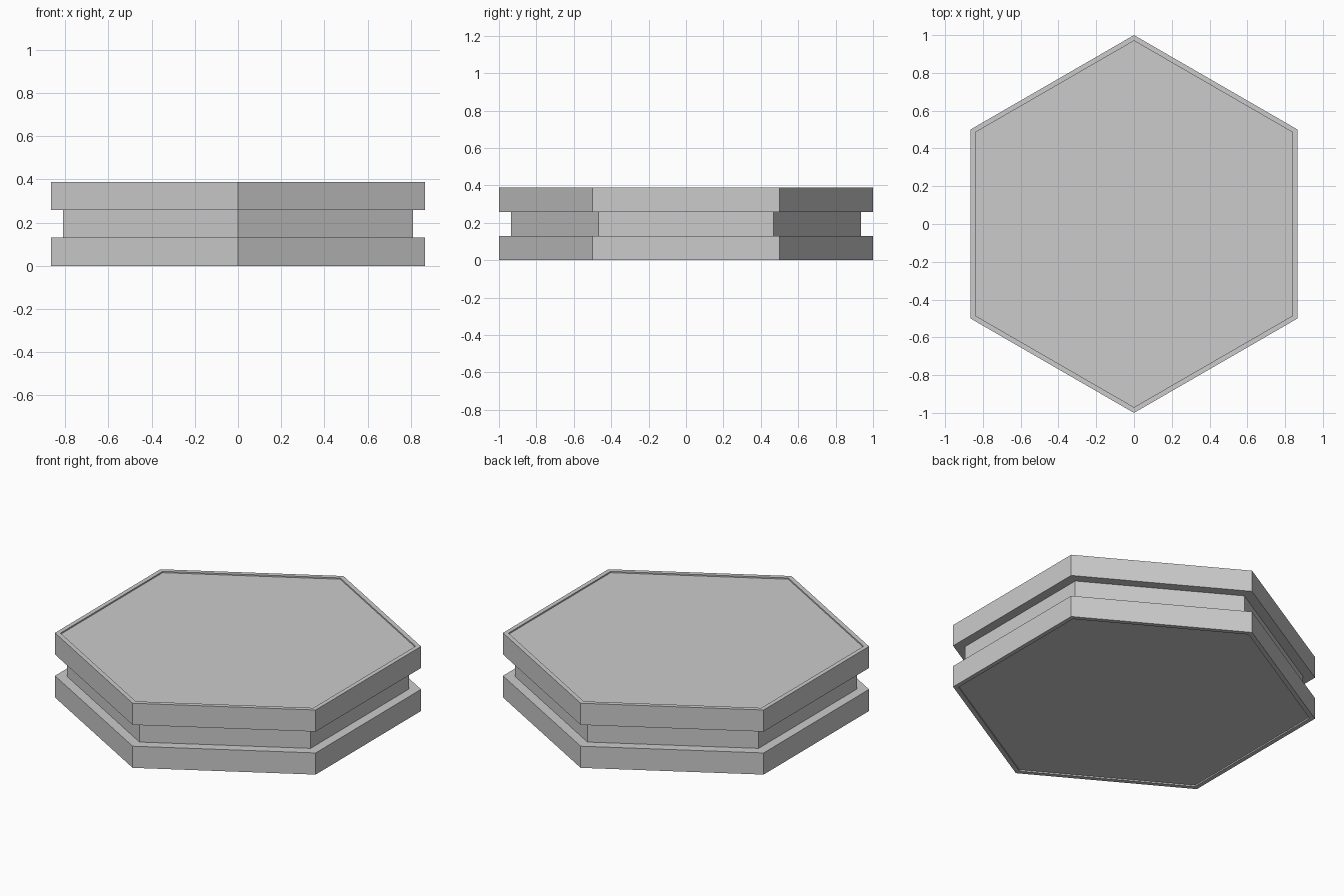
import bpy, bmesh
from math import sin, cos, pi

if "Cube" in bpy.data.objects:
    bpy.data.objects.remove(bpy.data.objects["Cube"])


def hex_stack(name, profile):
    """Lofts hexagon rings given as (corner radius, z) and caps both ends."""
    bm = bmesh.new()
    rings = []
    for r, z in profile:
        rings.append([bm.verts.new((r * cos(pi / 2 + i * pi / 3),
                                    r * sin(pi / 2 + i * pi / 3), z))
                      for i in range(6)])
    for a, b in zip(rings, rings[1:]):
        for i in range(6):
            j = (i + 1) % 6
            bm.faces.new((a[i], a[j], b[j], b[i]))
    bm.faces.new(rings[0][::-1])
    bm.faces.new(rings[-1])
    bmesh.ops.recalc_face_normals(bm, faces=bm.faces)
    mesh = bpy.data.meshes.new(name)
    bm.to_mesh(mesh)
    bm.free()
    obj = bpy.data.objects.new(name, mesh)
    bpy.context.collection.objects.link(obj)
    return obj


R, WAIST, RIM = 1.0, 0.935, 0.97     # corner radii
H, STEP, LIP = 0.388, 0.13, 0.008    # height, slab thickness, recess depth

# One closed tile: recessed underside, lower slab, waist, upper slab, recessed top
lower = [(RIM, LIP), (RIM, 0), (R, 0), (R, STEP), (WAIST, STEP)]
upper = [(r, H - z) for r, z in reversed(lower)]
hex_stack("hexagonal_tile", lower + upper)
